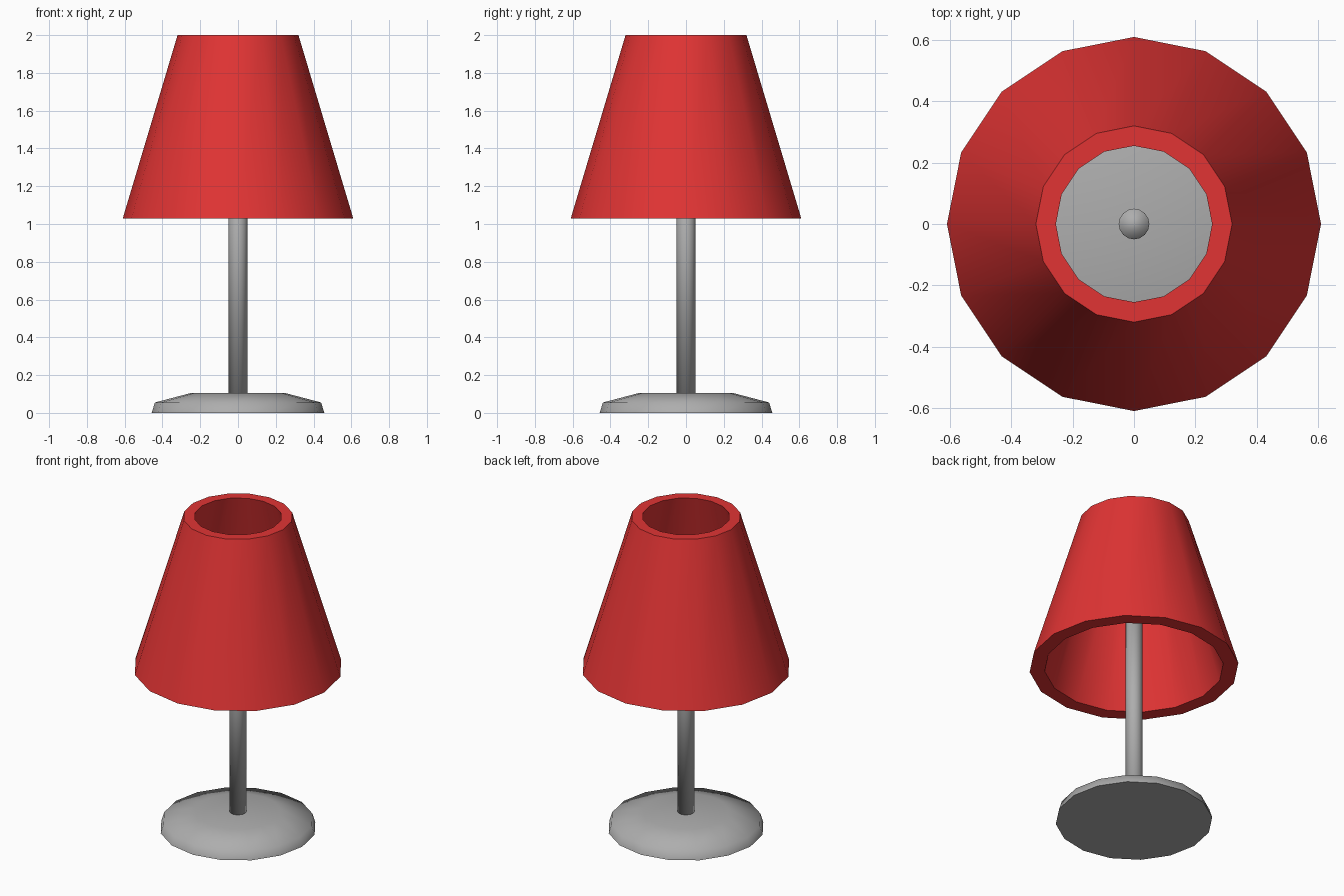
import bpy, bmesh, math

if "Cube" in bpy.data.objects:
    bpy.data.objects.remove(bpy.data.objects["Cube"])

SIDES = 16


def material(name, rgb):
    m = bpy.data.materials.new(name)
    m.diffuse_color = (*rgb, 1.0)
    m.use_nodes = True
    m.node_tree.nodes["Principled BSDF"].inputs["Base Color"].default_value = m.diffuse_color
    return m


def lathe(name, profile, mat, ring=False, flat=lambda f: False):
    """Spin (radius, z) points round z; ring=True joins last to first, else cap both ends."""
    bm = bmesh.new()
    loops = []
    for r, z in profile:
        loops.append([bm.verts.new((r * math.cos(a), r * math.sin(a), z))
                      for a in (2 * math.pi * i / SIDES for i in range(SIDES))])
    pairs = list(zip(loops, loops[1:]))
    if ring:
        pairs.append((loops[-1], loops[0]))
    else:
        bm.faces.new(loops[0])
        bm.faces.new(loops[-1])
    for lo, hi in pairs:
        for i in range(SIDES):
            j = (i + 1) % SIDES
            bm.faces.new((lo[i], lo[j], hi[j], hi[i]))
    bmesh.ops.recalc_face_normals(bm, faces=bm.faces)
    for f in bm.faces:
        f.smooth = not flat(f)
    me = bpy.data.meshes.new(name)
    bm.to_mesh(me)
    bm.free()
    me.materials.append(mat)
    ob = bpy.data.objects.new(name, me)
    bpy.context.collection.objects.link(ob)
    return ob


red = material("red shade", (0.75, 0.034, 0.034))
grey = material("grey metal", (0.42, 0.42, 0.42))

# Low bevelled foot with a flat underside
lathe("base", [(0.457, 0), (0.44, 0.055), (0.25, 0.105)], grey,
      flat=lambda f: f.normal.z < -0.9)

# Slim upright ending inside the shade
lathe("pole", [(0.05, 0.09), (0.05, 1.55)], grey)

# Thick-walled open tapered shade with flat rims
lathe("lampshade", [(0.61, 1.03), (0.32, 2.0), (0.255, 2.0), (0.522, 1.03)], red,
      ring=True, flat=lambda f: abs(f.normal.z) > 0.9)
